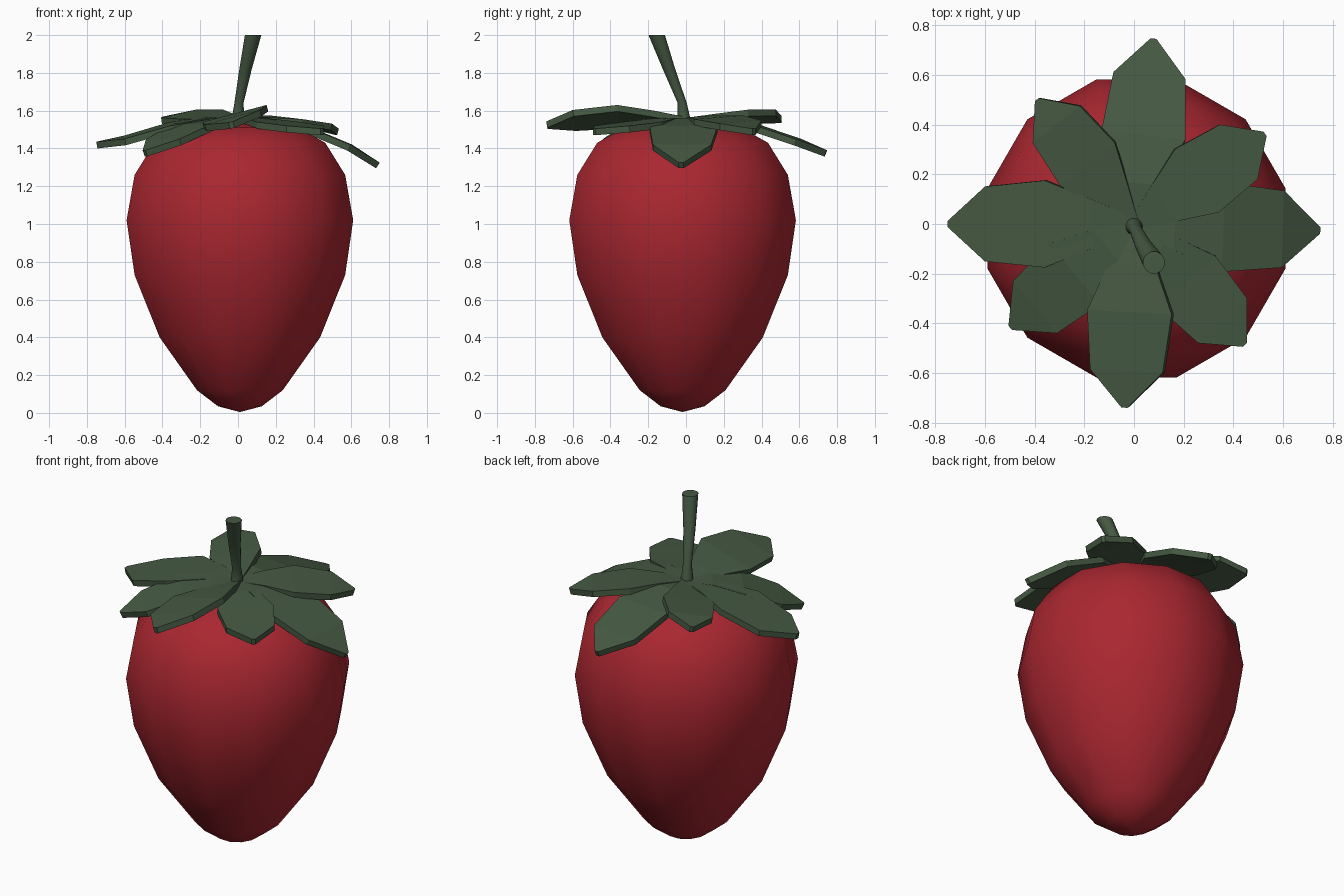
import bpy, bmesh, math
from mathutils import Vector

if "Cube" in bpy.data.objects:
    bpy.data.objects.remove(bpy.data.objects["Cube"])


def material(name, rgb):
    m = bpy.data.materials.new(name)
    m.diffuse_color = (*rgb, 1)
    m.use_nodes = True
    m.node_tree.nodes["Principled BSDF"].inputs["Base Color"].default_value = m.diffuse_color
    return m


RED = material("berry red", (0.40, 0.02, 0.03))
GREEN = material("leaf green", (0.06, 0.10, 0.055))


def make_object(name, bm, mat):
    bmesh.ops.recalc_face_normals(bm, faces=bm.faces)
    me = bpy.data.meshes.new(name)
    bm.to_mesh(me)
    bm.free()
    me.materials.append(mat)
    ob = bpy.data.objects.new(name, me)
    bpy.context.collection.objects.link(ob)
    return ob


def loft(name, rings, sides, mat, angle):
    """Stack of horizontal rings (x, y, z, radius), capped at both ends."""
    bm = bmesh.new()
    loops = []
    for x, y, z, r in rings:
        loops.append([bm.verts.new((x + r * math.cos(a), y + r * math.sin(a), z))
                      for a in (2 * math.pi * (i + 0.5) / sides for i in range(sides))])
    for lo, hi in zip(loops, loops[1:]):
        for i in range(sides):
            j = (i + 1) % sides
            bm.faces.new((lo[i], lo[j], hi[j], hi[i]))
    bm.faces.new(loops[0][::-1])
    bm.faces.new(loops[-1])
    ob = make_object(name, bm, mat)
    ob.data.shade_smooth()
    ob.data.set_sharp_from_angle(angle=math.radians(angle))
    return ob


# Berry: twelve-sided lathe
profile = [(0.005, 0.002), (0.035, 0.12), (0.12, 0.235), (0.40, 0.44), (0.73, 0.577),
           (1.02, 0.621), (1.26, 0.577), (1.43, 0.468), (1.51, 0.32), (1.53, 0.15)]
loft("berry", [(0.01, -0.018, z, r) for z, r in profile], 12, RED, 60)

# Stem: leaning and widening upwards
loft("stem", [(0, -0.01, 1.50, 0.045), (0, -0.01, 1.555, 0.035), (0.005, -0.02, 1.64, 0.025),
              (0.04, -0.09, 1.82, 0.034), (0.08, -0.155, 2.0, 0.045)], 12, GREEN, 50)


def leaf(name, angle, length, width, heights, twist):
    """Ribbon of cross-sections from root to tip, then thickened downwards."""
    a = math.radians(angle)
    out = Vector((math.cos(a), math.sin(a), 0))
    side = Vector((-out.y, out.x, 0))
    bm = bmesh.new()
    rows = []
    spans = zip((0.0, 0.22, 0.48, 0.8, 1.0), (0.15, 0.55, 1.0, 0.86, 0.07), heights)
    for t, w, z in spans:
        rows.append([bm.verts.new(out * length * t + side * s * width * w
                                  + Vector((0, 0, z + s * w * twist))) for s in (1, -1)])
    for p, q in zip(rows, rows[1:]):
        bm.faces.new((p[0], p[1], q[1], q[0]))
    ob = make_object(name, bm, GREEN)
    for p in ob.data.polygons:
        if p.normal.z < 0:
            p.flip()
    mod = ob.modifiers.new("thickness", 'SOLIDIFY')
    mod.thickness = 0.035
    mod.offset = -1


# Calyx: eight drooping leaves
leaf("leaf_right", -2, 0.75, 0.18, (1.56, 1.56, 1.52, 1.42, 1.325), 0)
leaf("leaf_back_right", 34.5, 0.64, 0.155, (1.56, 1.57, 1.565, 1.54, 1.505), 0.01)
leaf("leaf_back", 84, 0.75, 0.17, (1.56, 1.57, 1.53, 1.45, 1.39), 0)
leaf("leaf_back_left", 128, 0.635, 0.14, (1.56, 1.57, 1.58, 1.585, 1.57), -0.025)
leaf("leaf_left", 180, 0.75, 0.175, (1.56, 1.56, 1.53, 1.46, 1.435), -0.01)
leaf("leaf_front_left", 220, 0.65, 0.16, (1.56, 1.56, 1.53, 1.45, 1.39), 0)
leaf("leaf_front", 267, 0.74, 0.17, (1.56, 1.575, 1.585, 1.565, 1.54), 0.045)
leaf("leaf_front_right", -47.5, 0.66, 0.155, (1.56, 1.56, 1.54, 1.52, 1.505), 0)
